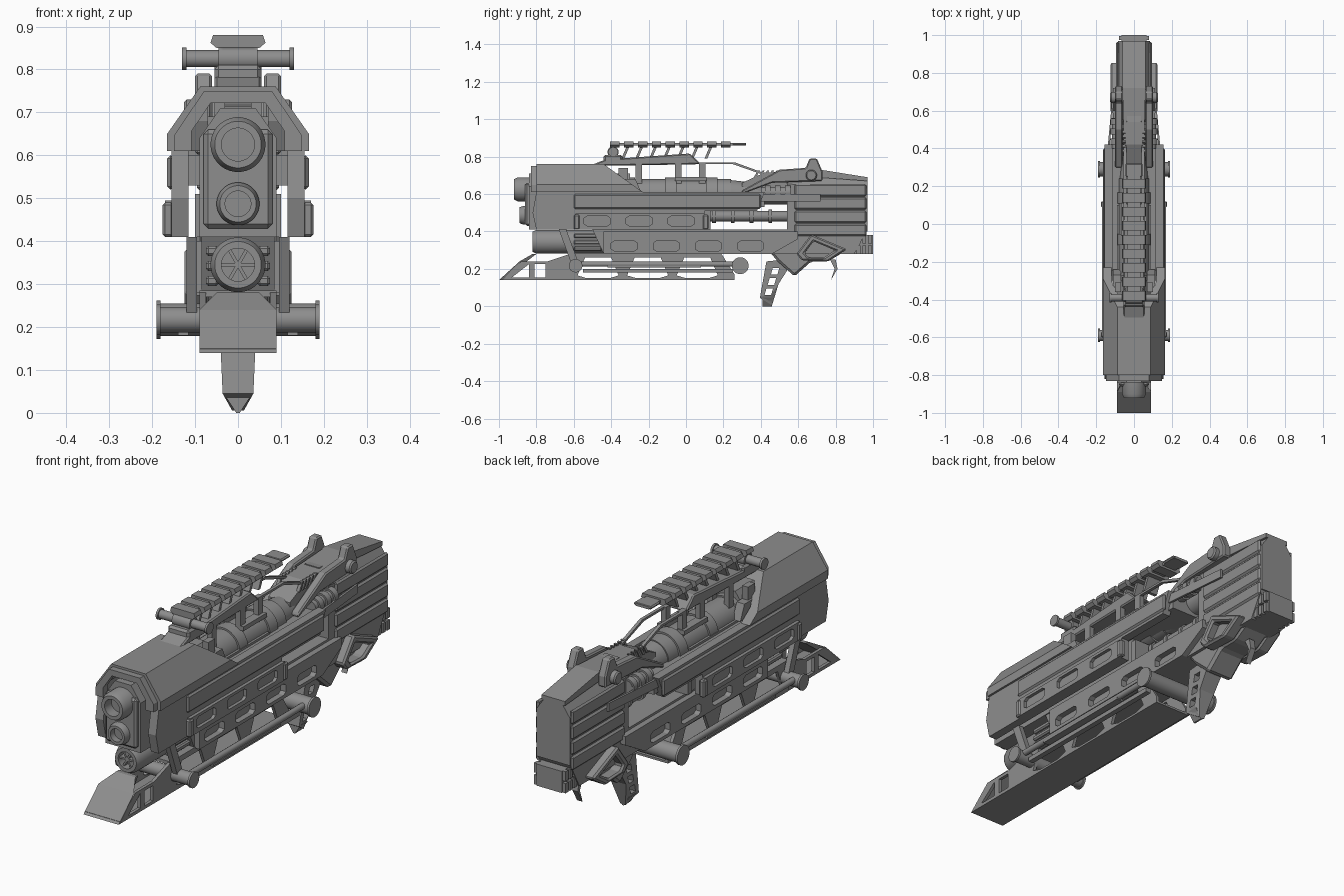
import bpy, bmesh, math
from mathutils import Vector

cube = bpy.data.objects.get("Cube")
if cube:
    bpy.data.objects.remove(cube, do_unlink=True)

gray = bpy.data.materials.new("gunmetal_gray")
gray.use_nodes = True
tone = (.27, .27, .27, 1)
gray.diffuse_color = tone
gray.node_tree.nodes["Principled BSDF"].inputs["Base Color"].default_value = tone

# Shared levels and half widths
sled, belly, waist, deck, roof = .14, .28, .41, .61, .76
nose, step, tail = -.8, .1, .97
core, hull = .09, .165


def place(axis, u, v, along):
    """Put a profile point (u, v) into space for an extrusion axis."""
    return {"x": (along, u, v), "y": (u, along, v), "z": (u, v, along)}[axis]


def finish(name, bm, mirror=False, bevel=0, smooth=False):
    bmesh.ops.recalc_face_normals(bm, faces=bm.faces)
    mesh = bpy.data.meshes.new(name)
    bm.to_mesh(mesh)
    bm.free()
    mesh.materials.append(gray)
    ob = bpy.data.objects.new(name, mesh)
    bpy.context.collection.objects.link(ob)
    if mirror:
        ob.modifiers.new("mirror", "MIRROR")
    if bevel:
        chamfer = ob.modifiers.new("bevel", "BEVEL")
        chamfer.width, chamfer.segments, chamfer.limit_method = bevel, 1, "ANGLE"
    if smooth:
        bpy.ops.object.select_all(action="DESELECT")
        ob.select_set(True)
        bpy.context.view_layer.objects.active = ob
        bpy.ops.object.shade_smooth_by_angle(angle=math.radians(35))


def prism(name, outline, start, end, axis="x", holes=(), edit=None, **style):
    """Extrude an outline with optional holes along an axis."""
    bm = bmesh.new()
    for loop in [outline, *holes]:
        verts = [bm.verts.new(place(axis, u, v, start)) for u, v in loop]
        for i, vert in enumerate(verts):
            bm.edges.new((vert, verts[i - 1]))
    if holes:
        bmesh.ops.triangle_fill(bm, edges=bm.edges[:], use_beauty=True)
    else:
        bm.faces.new(verts)
    grown = bmesh.ops.extrude_face_region(bm, geom=bm.faces[:])
    for part in grown["geom"]:
        if isinstance(part, bmesh.types.BMVert):
            part.co += Vector(place(axis, 0, 0, end - start))
    if edit:
        for vert in bm.verts:
            edit(vert.co)
    finish(name, bm, **style)


def rect(u, v, width, height, lean=0):
    """Rectangle from its lower corner; lean shifts the upper edge."""
    return [(u, v), (u + width, v), (u + width + lean, v + height), (u + lean, v + height)]


def pad(name, y, length, z, height, inner, outer, lean=0, **style):
    """Side plate between two x positions, mirrored to both sides."""
    prism(name, rect(y, z, length, height, lean), inner, outer, mirror=True, **style)


def bar(name, y, length, z, height, half, lean=0, **style):
    """Block across the middle of the model."""
    prism(name, rect(y, z, length, height, lean), -half, half, **style)


def sym(half):
    return half + [(-u, v) for u, v in reversed(half)]


def vault(width, base, top, cut):
    """Upright cross-section with chamfered upper corners."""
    return sym([(width, base), (width, top - cut), (width - cut * .7, top)])


def slot(y, z, half=.07, rise=.026):
    """Long octagonal hole."""
    cut = rise * .6
    quarter = sym([(half, -cut), (half, cut), (half - cut, rise)])
    return [(y + u, z + v) for u, v in quarter] + [(y - half + cut, z - rise), (y + half - cut, z - rise)]


def lathe(name, profile, u, v, axis="y", sides=24, mirror=False):
    """Spin (position, radius) pairs about a line along the axis."""
    bm = bmesh.new()
    rings = []
    for along, radius in profile:
        angles = [math.tau * (i + .5) / sides for i in range(sides)]
        rings.append([bm.verts.new(place(axis, u + radius * math.cos(a), v + radius * math.sin(a), along)) for a in angles])
    for near, far in zip(rings, rings[1:]):
        for i in range(sides):
            bm.faces.new((near[i - 1], near[i], far[i], far[i - 1]))
    bm.faces.new(rings[0])
    bm.faces.new(rings[-1])
    finish(name, bm, mirror=mirror, smooth=True)


def ringed(name, start, length, radius, lip, count, width, u, v, **kw):
    """Rod carrying evenly spaced collars."""
    profile = [(start, radius)]
    pitch = length / count
    for i in range(count):
        at = start + (i + .4) * pitch
        profile += [(at, radius), (at, lip), (at + width, lip), (at + width, radius)]
    lathe(name, profile + [(start + length, radius)], u, v, **kw)


def spool(name, half, radius, waist_radius, y, z):
    """Crosswise rod with a flange at each end."""
    rim = half - .01
    profile = [(-half, radius), (-rim, radius), (-rim, waist_radius)]
    lathe(name, profile + [(-x, r) for x, r in reversed(profile)], y, z, "x")


def muzzle(name, back, front, radius, z):
    """Barrel with rounded lip and a hollow mouth."""
    lip, bore = radius * .85, radius * .6
    lathe(name, [(back, radius), (front + .02, radius), (front, lip), (front, bore), (front + .05, bore)], 0, z, sides=32)


# Front arched shell: raked rear edge, narrowed nose rim
def rake(co):
    if co.y > nose / 2:
        co.y -= max(0, co.z - deck) * 1.4


def pinch(co):
    if co.y < nose:
        co.x *= .9
        co.z -= (co.z - deck) * .07


arch = vault(hull, deck, roof, .11) + vault(.12, deck, roof - .03, .07)[::-1]
prism("upper_shell", arch, nose, -.23, "y", edit=rake)
prism("shell_nose", arch, nose - .03, nose, "y", edit=pinch)

# Side walls, trims and slotted side rails
prism("side_wall", [(nose, deck), (nose - .02, .5), (nose, waist), (step, waist), (step, .51), (.38, .51), (.42, deck)],
      .115, .155, mirror=True)
pad("wall_trim", -.6, 1, .52, .08, .15, hull, bevel=.008)
prism("side_rail", rect(-.59, waist, .69, .085), .15, .17, holes=[slot(i * .225 - .475, .456) for i in range(3)], mirror=True)
for y in (-.6, step - .01):
    pad("rail_cap", y, .03, waist, .08, .15, .176, bevel=.006)

# Inner core block and gun barrels
prism("core_block", vault(core, waist, .71, .07), nose - .04, -.3, "y")
bar("core_nose", nose - .06, .03, .43, .23, .08, bevel=.01)
bar("core_middle", -.3, .4, waist, .2, core)
bar("core_deck", -.3, .72, .53, .07, .13)
muzzle("upper_barrel", nose, -.92, .064, .625)
muzzle("lower_barrel", nose, -.89, .05, .487)

# Banded drum on top of the body
ringed("drum", -.42, .66, .08, .088, 3, .06, 0, .6, sides=32)
lathe("drum_neck", [(.24, .075), (.42, .055), (.55, .055)], 0, .6, sides=32)
pad("drum_clamp", -.33, .09, deck, .07, .07, .11, lean=-.03)
pad("clamp_ear", -.36, .05, .68, .06, .07, .1)

# Carry bar on posts
prism("carry_bar", [(-.52, .75), (-.43, .785), (.02, .817), (.08, roof), (-.2, .755)], -.055, .055, bevel=.006)
pad("bar_tail", .07, .19, roof, .01, .04, .055)
prism("bar_brace", [(.25, roof), (.26, .77), (.48, .69), (.48, .68)], .04, .055, mirror=True)
for y in (-.27, -.06, .07):
    pad("bar_post", y, .035, .64, .13, .03, .055)
pad("post_foot", -.06, .17, .67, .02, .03, .07)

# Toothed sight rail on slanted struts
bar("sight_rail", -.4, .72, .86, .012, .035)
for i in range(9):
    y = i * .074 - .405
    prism("rail_tooth", sym([(.05, .85), (.064, .862), (.058, .88)]), y, y + .05, "y")
    if i < 7:
        bar("rail_strut", y + .06, .015, .79, .07, .035, lean=.03)
bar("rail_end", .25, .07, .86, .014, .045, bevel=.005)
spool("sight_knob", .13, .026, .02, -.39, .825)
spool("sight_hub", .045, .03, .03, -.39, .825)
bar("knob_base", -.44, .1, roof, .05, .055, bevel=.01)

# Recoil rod in the open side bay
ringed("recoil_rod", step, .5, .028, .036, 5, .02, 0, .482)
bar("bay_pillar", step, .03, waist, .1, .1)


# Rear block with strips, top plate, vents and clamps
def droop(co):
    if co.y > .9 and co.z > deck:
        co.z -= .035


prism("rear_block", vault(.085, .4, .725, .07), .54, tail, "y", edit=droop)
for i in range(4):
    pad("rear_strip", .58, .385, .375 + i * .071, .065, .08, .096, bevel=.008)
prism("rear_top_plate", [(.55, .7), (.72, .73), (tail, .69), (tail, .67)], -.06, .06)
prism("rear_deck", [(.3, .6), (.3, .66), (.42, .715), (.72, .73), (.72, .6)], -.055, .055)
for i in range(5):
    pad("deck_vent", .36 + i * .025, .012, .685, .04, .045, .06, lean=.023)
prism("rear_arm", [(.3, .6), (.46, .66), (.73, .67), (.73, .72), (.7, .79), (.66, .79), (.64, .74), (.5, .73), (.3, .62)],
      .06, .1, mirror=True, bevel=.006)
lathe("arm_bolt", [(core, .03), (.12, .03), (.126, .024)], .67, .7, "x", mirror=True)
prism("arm_strap", rect(.13, .4, .01, .32, lean=-.03), .56, .6, "z", mirror=True)
ringed("ribbed_feed", .4, .16, .028, .036, 3, .03, core, deck, sides=16, mirror=True)

# Lower receiver with slotted cheeks
prism("receiver", [(-.44, belly), (.9, belly), (tail, waist), (-.5, waist)], -.085, .085)
prism("receiver_cheek", [(-.44, belly), (.46, belly), (.6, .36), (.6, .4), (-.44, .4)], .08, .112,
      holes=[slot(i * .225 - .33, .322) for i in range(4)], mirror=True)

# Stock heel with ribs
bar("stock_heel", .83, .17, belly, .1, .065)
for i in range(5):
    for z in (belly, .335):
        pad("heel_rib", .85 + i * .031, .02, z, .045, .06, .08)

# Lower launcher tube with spokes and sleeve
launcher = .345
muzzle("launcher_tube", -.44, -.82, .064, launcher)
for i in range(6):
    turn = math.tau * i / 6
    ray = Vector((math.cos(turn), math.sin(turn)))
    side = ray.orthogonal() * .004
    tip = ray * .047
    prism("launcher_spoke", [(p.x, p.y + launcher) for p in (side, tip + side, tip - side, -side)], -.81, -.77, "y")
for i in range(3):
    pad("sleeve_rib", -.6, .15, .295 + i * .035, .024, .045, .075, bevel=.006)


# Sled base with windowed sides
def taper(co):
    if co.z > .26:
        co.x *= .55


prism("sled_front", [(-1, sled), (-.98, sled), (nose, belly), (-.82, belly), (-.89, .24)], -core, core, edit=taper)
windows = [[(-.93, .155), (-.84, .155), (-.84, .225)], rect(-.81, .155, .06, .07)]
for i in range(3):
    y = i * .265 - .47
    windows.append([(y + u, v) for u, v in sym([(.06, .15), (.11, .165), (.07, .26)])])
prism("sled_side", [(-1, sled), (.26, sled), (.26, .17), (.19, belly), (-.62, belly), (-.74, .24), (-.88, .24)],
      .075, core, holes=windows, mirror=True)
bar("sled_floor", -.99, 1.25, sled, .01, core)
bar("sled_cap", -.62, .81, .27, .015, core)

# Folded leg bars and pivots
spool("front_pivot", .19, .036, .03, -.59, .217)
spool("rear_pivot", .19, .045, .038, .29, .217)
lathe("leg_bar", [(-.59, .014), (.29, .014)], .15, .225, sides=12, mirror=True)
pad("leg_strip", -.55, .8, .18, .02, .115, .14)
pad("leg_plate", -.42, .5, .207, .01, .13, hull)
pad("leg_hanger", -.61, .04, .22, .19, .095, .12, lean=-.07)

# Trigger housing, grip and trigger
prism("trigger_housing", [(.44, .3), (.5, .38), (.8, .38), (.86, .3), (.76, .24), (.67, .24), (.58, .16), (.49, .24)],
      -.07, .07, bevel=.012)
guard = [Vector(p) for p in ((.59, .28), (.67, .385), (.86, .305), (.76, .24), (.62, .245))]
middle = sum(guard, Vector((0, 0))) / len(guard)
prism("housing_guard", guard, .065, .125, holes=[[p.lerp(middle, .4) for p in guard]], mirror=True, bevel=.008)


def slim(co):
    co.x *= .3 if co.z < .03 else .75 + co.z


prism("grip", [(.43, .24), (.53, .25), (.54, .19), (.495, .12), (.46, .005), (.395, .045)], -.045, .045,
      holes=[rect(.42 + i * .017, .06 + i * .055, .035, .035, lean=.01) for i in range(3)], edit=slim)
prism("grip_tip", sym([(.004, 0), (.034, .046)]), .41, .46, "y")
prism("trigger", [(.77, .25), (.8, .25), (.81, .2), (.775, .14), (.795, .2)], -.014, .014)
